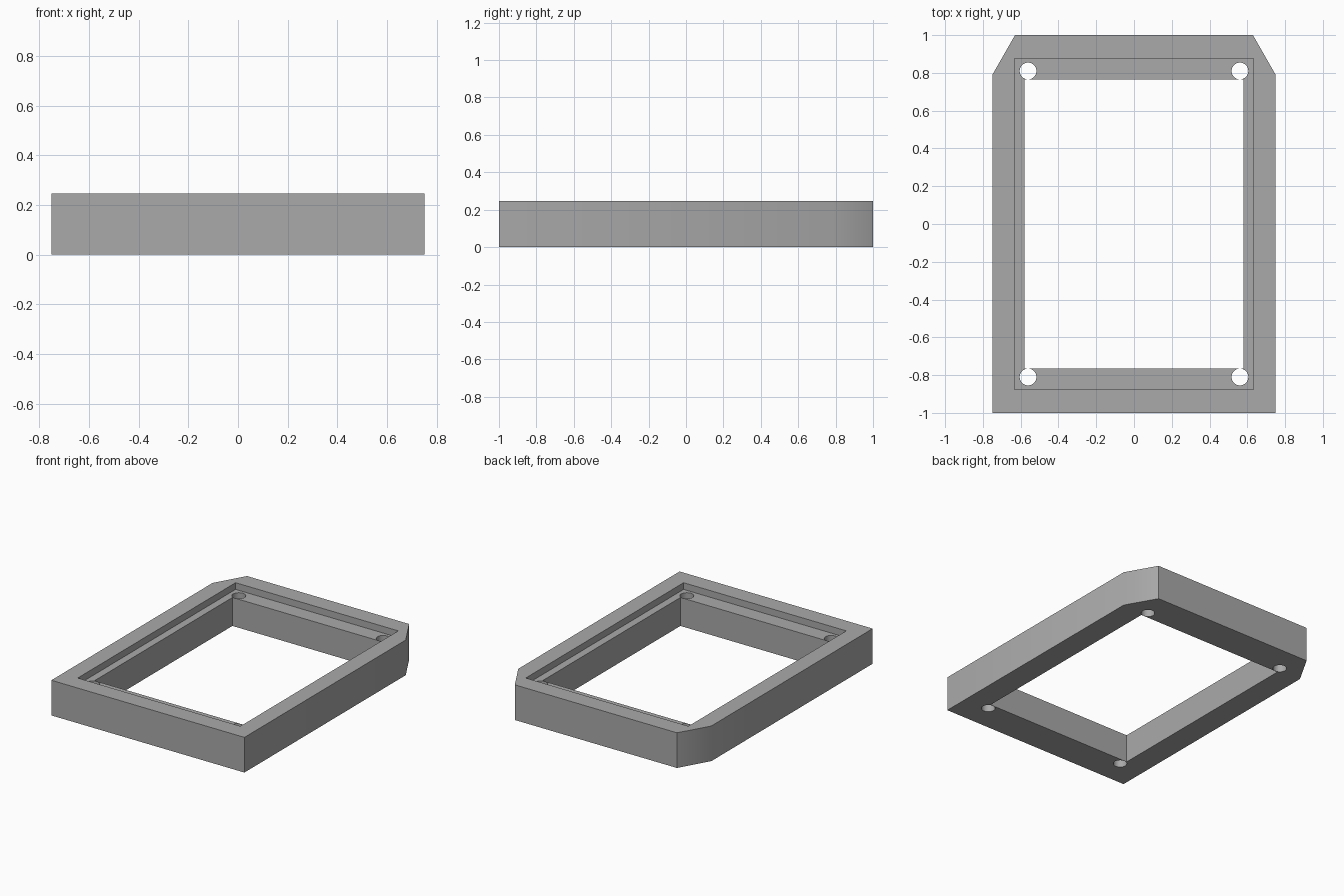
import bpy, bmesh, math

cube = bpy.data.objects.get("Cube")
if cube:
    bpy.data.objects.remove(cube, do_unlink=True)

HEIGHT, LEDGE = 0.247, 0.20

grey = bpy.data.materials.new("plain grey")
grey.use_nodes = True
colour = (0.4, 0.4, 0.4, 1)
grey.diffuse_color = colour
grey.node_tree.nodes["Principled BSDF"].inputs["Base Color"].default_value = colour


def prism(name, outline, bottom, top):
    """Extrude a flat outline from bottom to top."""
    bm = bmesh.new()
    face = bm.faces.new([bm.verts.new((x, y, bottom)) for x, y in outline])
    grown = bmesh.ops.extrude_face_region(bm, geom=[face])["geom"]
    bmesh.ops.translate(bm, vec=(0, 0, top - bottom),
                        verts=[v for v in grown if isinstance(v, bmesh.types.BMVert)])
    bmesh.ops.recalc_face_normals(bm, faces=bm.faces)
    mesh = bpy.data.meshes.new(name)
    bm.to_mesh(mesh)
    bm.free()
    mesh.materials.append(grey)
    obj = bpy.data.objects.new(name, mesh)
    bpy.context.collection.objects.link(obj)
    return obj


def rectangle(x, y):
    return [(-x, -y), (x, -y), (x, y), (-x, y)]


def circle(cx, cy, r, sides=32):
    turns = [2 * math.pi * i / sides for i in range(sides)]
    return [(cx + r * math.cos(a), cy + r * math.sin(a)) for a in turns]


# Outer body with two clipped corners at the back
frame = prism("frame", [(-0.75, -1), (0.75, -1), (0.75, 0.79),
                        (0.63, 1), (-0.63, 1), (-0.75, 0.79)], 0, HEIGHT)

# Shallow recess, central opening and four screw holes
cutters = [prism("recess_cutter", rectangle(0.632, 0.876), LEDGE, 0.5),
           prism("opening_cutter", rectangle(0.579, 0.765), -0.2, 0.4)]
for sx in (-1, 1):
    for sy in (-1, 1):
        cutters.append(prism("screw_hole_cutter",
                             circle(sx * 0.561, sy * 0.81, 0.0445), -0.1, 0.3))

bpy.ops.object.select_all(action="DESELECT")
frame.select_set(True)
bpy.context.view_layer.objects.active = frame
for cutter in cutters:
    cut = frame.modifiers.new("cut", "BOOLEAN")
    cut.operation = "DIFFERENCE"
    cut.solver = "EXACT"
    cut.object = cutter
    bpy.ops.object.modifier_apply(modifier=cut.name)
    bpy.data.objects.remove(cutter, do_unlink=True)

# Smooth holes and side bends, crisp edges elsewhere
bpy.ops.object.shade_smooth_by_angle(angle=math.radians(35))
